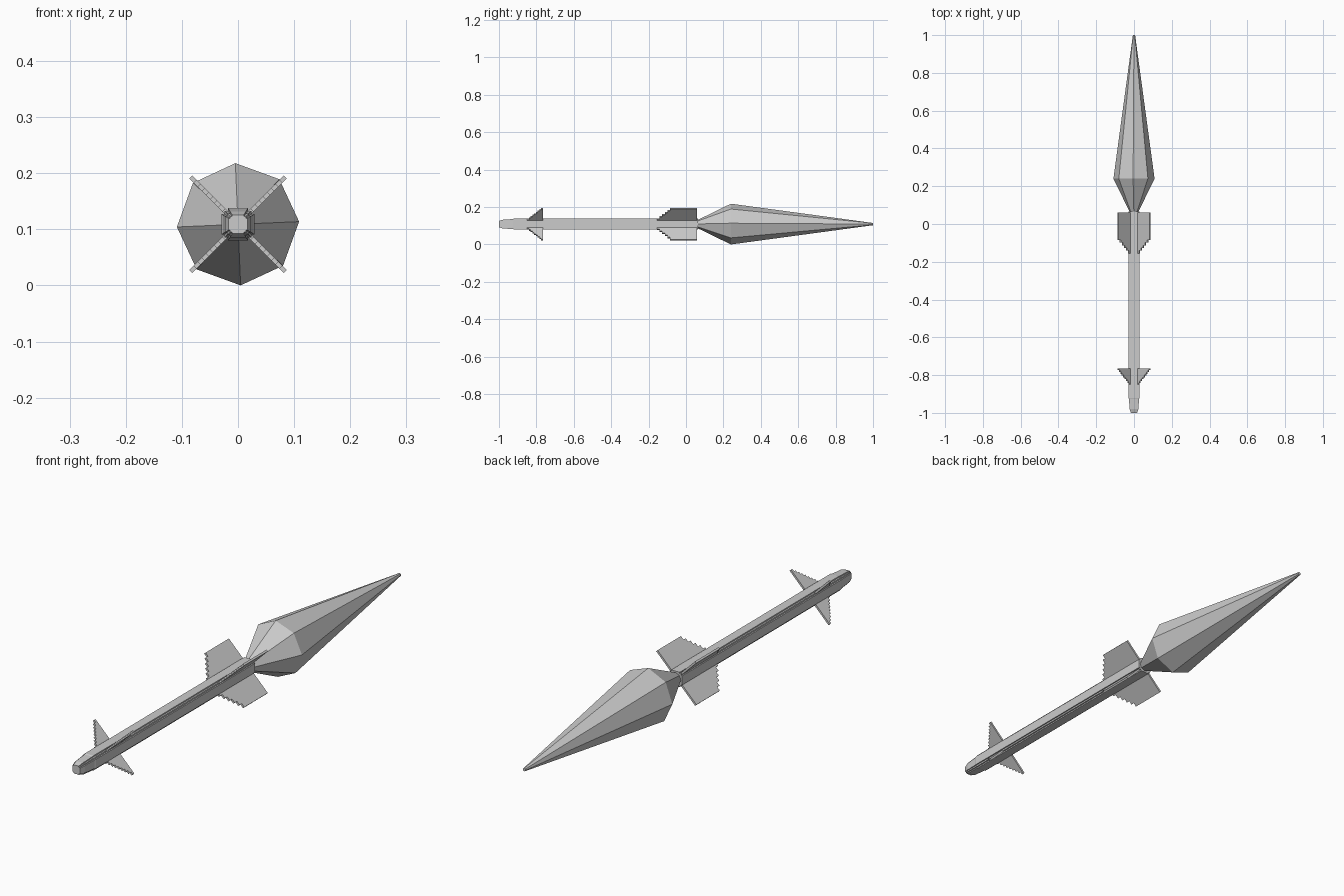
import bpy, bmesh
from math import cos, sin, pi, radians
from mathutils import Matrix, Vector

if "Cube" in bpy.data.objects:
    bpy.data.objects.remove(bpy.data.objects["Cube"])

AXIS_Z = 0.109


def finish(bm, name):
    bmesh.ops.recalc_face_normals(bm, faces=bm.faces)
    mesh = bpy.data.meshes.new(name)
    bm.to_mesh(mesh)
    bm.free()
    ob = bpy.data.objects.new(name, mesh)
    ob.location.z = AXIS_Z
    bpy.context.collection.objects.link(ob)
    return ob


def loft(name, section, stations):
    """Sweep an (x, z) section along y; stations are (y, scale)."""
    bm = bmesh.new()
    rings = [[bm.verts.new((x * s, y, z * s)) for x, z in section]
             for y, s in stations]
    n = len(section)
    for a, b in zip(rings, rings[1:]):
        for i in range(n):
            j = (i + 1) % n
            bm.faces.new((a[i], a[j], b[j], b[i]))
    bm.faces.new(rings[0])
    bm.faces.new(rings[-1])
    return finish(bm, name)


def stepped_profile(front, flat, back, inner, outer, root, steps):
    """Fin outline in (y, radius) with a staircase trailing edge."""
    pts = [(front, inner), (front, outer)]
    dy, dr = (flat - back) / steps, (outer - root) / steps
    for i in range(steps):
        y = flat - dy * i
        pts += [(y, outer - dr * i), (y, outer - dr * (i + 1))]
    return pts + [(back, root), (back, inner)]


def fins(prefix, profile, thickness=0.008):
    for k in range(4):
        bm = bmesh.new()
        face = bm.faces.new([bm.verts.new((r, y, -thickness / 2)) for y, r in profile])
        ext = bmesh.ops.extrude_face_region(bm, geom=[face])
        moved = [v for v in ext["geom"] if isinstance(v, bmesh.types.BMVert)]
        bmesh.ops.translate(bm, verts=moved, vec=Vector((0, 0, thickness)))
        bmesh.ops.rotate(bm, verts=bm.verts, matrix=Matrix.Rotation(pi / 4 + k * pi / 2, 3, 'Y'))
        finish(bm, f"{prefix}_{k + 1}")


# Eight-sided pointed head
octagon = [(cos(radians(2.5 + 45 * i)), sin(radians(2.5 + 45 * i))) for i in range(8)]
loft("head", octagon, [(0.06, 0.021), (0.24, 0.109), (1.0, 0.006)])

# Shaft with notched corners and tapered tail
quarter = [(0.029, 0.018), (0.024, 0.018), (0.024, 0.024), (0.018, 0.024), (0.018, 0.029)]
section = []
for _ in range(4):
    section += quarter
    quarter = [(-z, x) for x, z in quarter]
loft("shaft", section, [(-1.0, 0.58), (-0.98, 0.8), (-0.925, 0.93), (-0.92, 1.0), (0.065, 1.0)])

# Large fins behind the head, small fins near the tail
fins("front_fin", stepped_profile(0.06, -0.085, -0.155, 0.02, 0.119, 0.04, 5))
fins("tail_fin", stepped_profile(-0.765, -0.774, -0.85, 0.02, 0.119, 0.036, 8))
